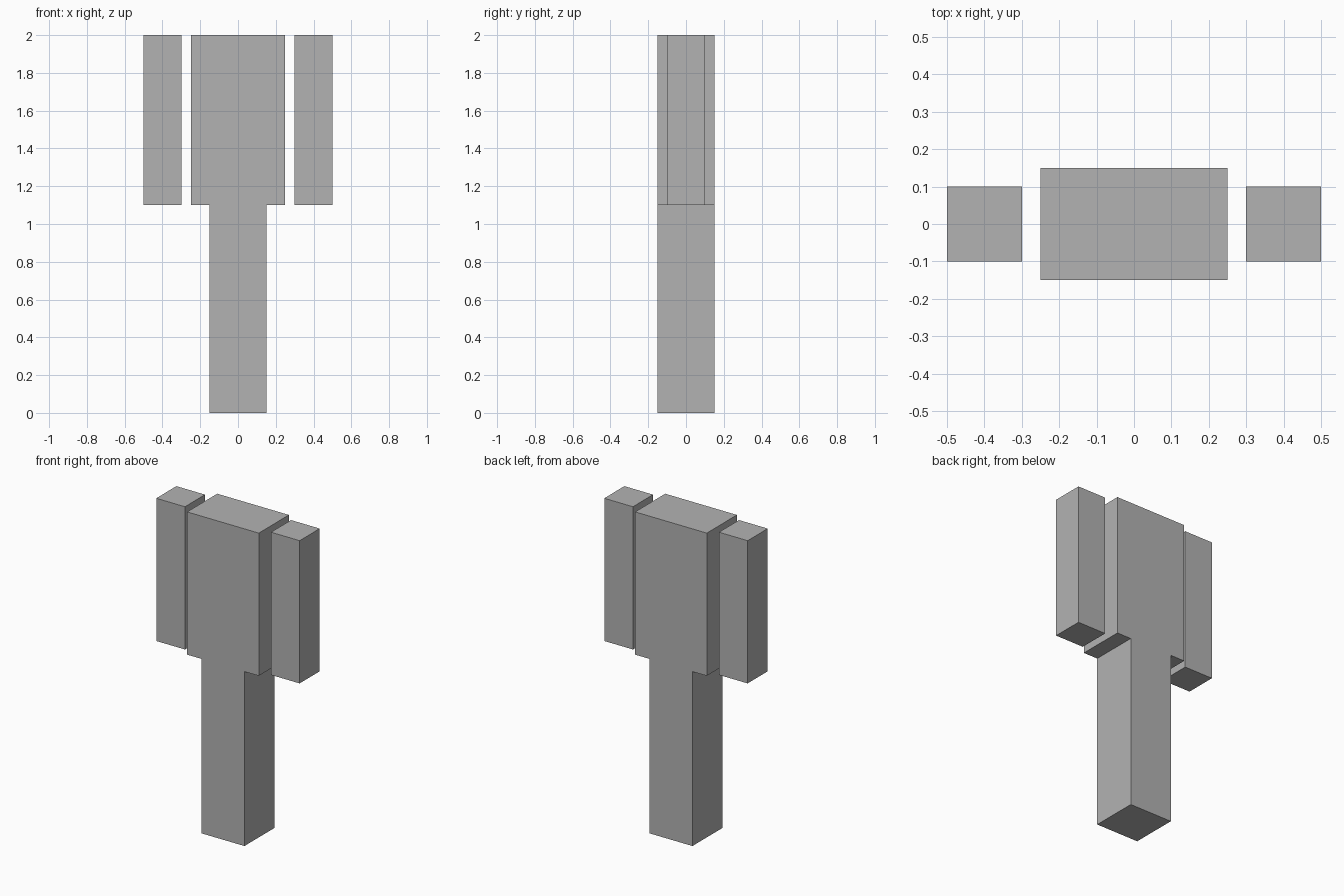
import bpy

if "Cube" in bpy.data.objects:
    bpy.data.objects.remove(bpy.data.objects["Cube"])

grey = bpy.data.materials.new("plain_grey")
grey.diffuse_color = (0.45, 0.45, 0.45, 1)
grey.use_nodes = True
grey.node_tree.nodes["Principled BSDF"].inputs["Base Color"].default_value = grey.diffuse_color


def box(name, x, z_low, z_high, width, depth):
    """Axis-aligned block standing between two heights."""
    bpy.ops.mesh.primitive_cube_add(size=1, location=(x, 0, (z_low + z_high) / 2))
    ob = bpy.context.object
    ob.name = name
    ob.scale = (width, depth, z_high - z_low)
    bpy.ops.object.transform_apply(location=False, rotation=False, scale=True)
    ob.data.materials.append(grey)
    return ob


# Single lower column and the wider upper body resting on it
box("lower_column", 0, 0, 1.1, 0.3, 0.3)
box("upper_body", 0, 1.1, 2.0, 0.5, 0.3)

# Detached side blocks, one on each side
for side, sign in (("left", -1), ("right", 1)):
    box(side + "_arm", sign * 0.4, 1.1, 2.0, 0.2, 0.2)
